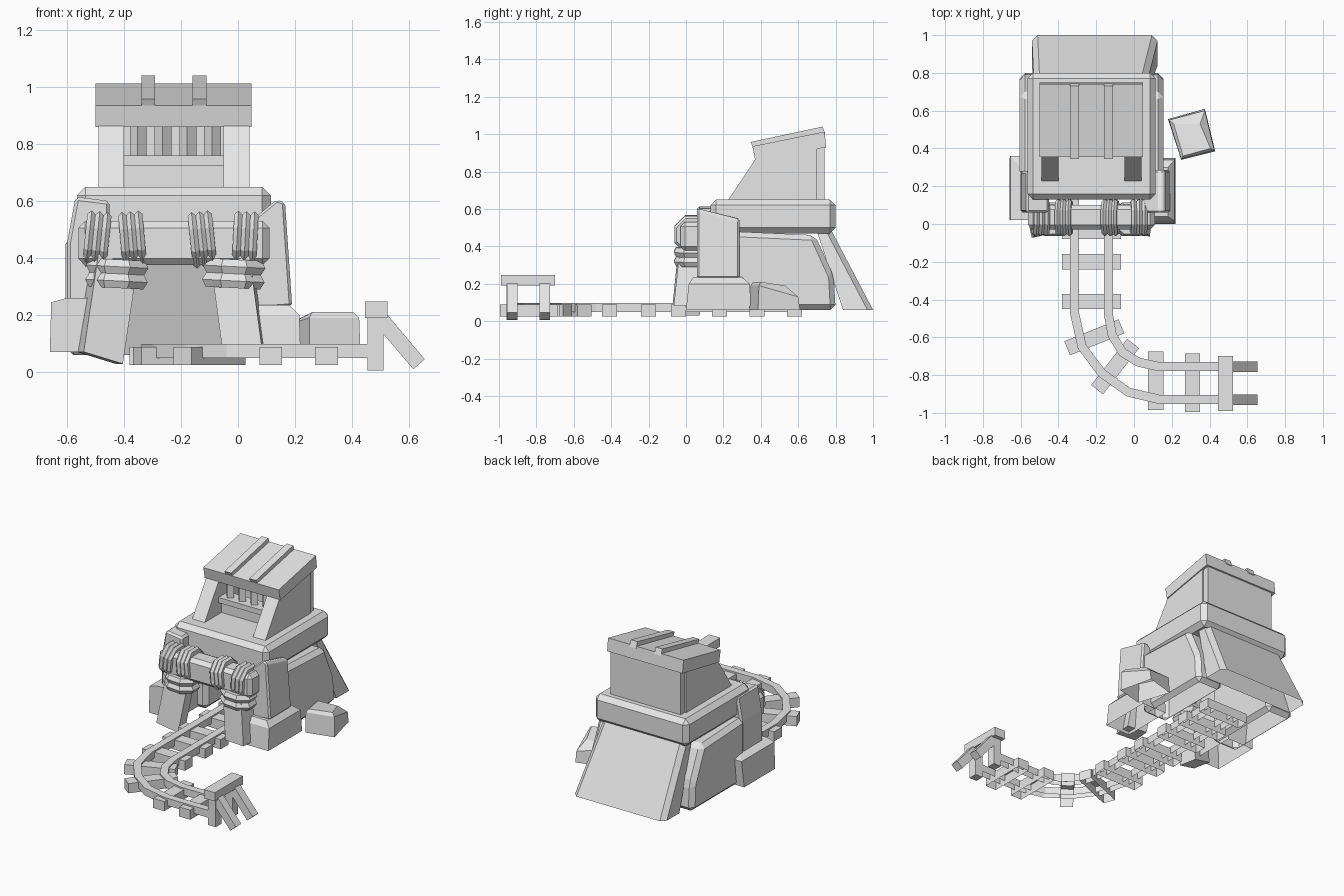
import bpy, bmesh, math
from mathutils import Vector, Matrix

if "Cube" in bpy.data.objects:
    bpy.data.objects.remove(bpy.data.objects["Cube"])

stone = bpy.data.materials.new("plain grey")
stone.use_nodes = True
GREY = (0.8, 0.8, 0.8, 1)
stone.diffuse_color = GREY
stone.node_tree.nodes["Principled BSDF"].inputs["Base Color"].default_value = GREY


def finish(name, bm, bevel=0, hollow=False):
    """Bevel, fix normals, and leave the base open on hollow parts."""
    if bevel:
        bmesh.ops.bevel(bm, geom=bm.edges[:], offset=bevel, segments=1, affect='EDGES')
    bmesh.ops.recalc_face_normals(bm, faces=bm.faces)
    if hollow:
        bm.normal_update()
        base = [f for f in bm.faces if f.normal.z < -0.9]
        bmesh.ops.delete(bm, geom=base, context='FACES')
    mesh = bpy.data.meshes.new(name)
    bm.to_mesh(mesh)
    bm.free()
    mesh.materials.append(stone)
    ob = bpy.data.objects.new(name, mesh)
    bpy.context.collection.objects.link(ob)
    return ob


def box(name, lo, hi, bevel=0, turn=0, hollow=False):
    lo, hi = Vector(lo), Vector(hi)
    bm = bmesh.new()
    m = Matrix.Translation((lo + hi) / 2) @ Matrix.Rotation(math.radians(turn), 4, 'Z')
    bmesh.ops.create_cube(bm, size=1, matrix=m @ Matrix.Diagonal((*(hi - lo), 1)))
    return finish(name, bm, bevel, hollow)


def loft(name, rings, bevel=0, closed=False, hollow=False):
    """Skin a list of matching point rings."""
    bm = bmesh.new()
    vs = [[bm.verts.new(p) for p in r] for r in rings]
    n = len(vs[0])
    for a, b in zip(vs, vs[1:] + (vs[:1] if closed else [])):
        for i in range(n):
            bm.faces.new((a[i], a[(i + 1) % n], b[(i + 1) % n], b[i]))
    if not closed:
        bm.faces.new(vs[0])
        bm.faces.new(vs[-1])
    return finish(name, bm, bevel, hollow)


def side_prism(name, profile, x0, x1, bevel=0, hollow=False):
    return loft(name, [[(x, y, z) for y, z in profile] for x in (x0, x1)], bevel, False, hollow)


def front_prism(name, profile, y0, y1, bevel=0):
    return loft(name, [[(x, y, z) for x, z in profile] for y in (y0, y1)], bevel)


def wrap(name, centre, axis, rad_a, rad_b, width, strands, tilt=0):
    """Rope strands wound around a timber, as a ridged octagonal band."""
    rings = []
    rot = Matrix.Rotation(math.radians(tilt), 3, 'Y')
    steps = strands * 2
    for k in range(8):
        t = (k + 0.5) * math.pi / 4
        ring = []
        for i in range(steps + 1):
            s = 1.08 if i % 2 else 0.94
            along = (i / steps - 0.5) * width
            a, b = rad_a * s * math.cos(t), rad_b * s * math.sin(t)
            ring.append((along, a, b) if axis == 'X' else (a, b, along))
        fixed = 'XYZ'.index(axis)
        ring += [tuple(c if j == fixed else 0.7 * c for j, c in enumerate(ring[e]))
                 for e in (steps, 0)]
        rings.append([Vector(centre) + rot @ Vector(p) for p in ring])
    return loft(name, rings, closed=True)


MID = -0.225  # building centre line

# Rear ramp with chamfered edges, body sides and the heavy slab above
loft("rear_ramp", [[(x0, y0, z), (x1, y0, z), (x1, y1 - 0.03, z), (x1 - 0.03, y1, z),
                    (x0 + 0.03, y1, z), (x0, y1 - 0.03, z)]
                   for x0, x1, y0, y1, z in ((-0.54, 0.125, 0.84, 1.0, 0.06),
                                             (-0.53, 0.07, 0.70, 0.78, 0.48))], hollow=True)
body = [(0.25, 0.06), (0.8, 0.06), (0.79, 0.24), (0.69, 0.46), (0.25, 0.48)]
for side, s in (("left", 1), ("right", -1)):
    side_prism(side + "_body", body, MID + s * 0.18, MID + s * 0.38, 0.028, True)
box("slab", (-0.565, 0.13, 0.47), (0.115, 0.8, 0.65), 0.03)

# Cabin: side walls, back wall, sill and window bars
wall = [(0.22, 0.64), (0.38, 0.88), (0.7, 0.94), (0.7, 0.64)]
for side, s in (("left", 1), ("right", -1)):
    side_prism(side + "_cabin_wall", wall, MID + s * 0.175, MID + s * 0.265)
box("cabin_back", (MID - 0.255, 0.62, 0.64), (MID + 0.255, 0.74, 0.94))
box("sill_wall", (-0.41, 0.4, 0.64), (-0.04, 0.46, 0.73))
box("window_sill", (-0.41, 0.37, 0.725), (-0.04, 0.47, 0.76))
for i in range(4):
    x = -0.35 + i * 0.087
    box("window_bar", (x - 0.021, 0.4, 0.75), (x + 0.021, 0.442, 0.9), turn=40)

# Roof and its two battens
side_prism("roof", [(0.37, 0.86), (0.355, 0.935), (0.74, 1.013), (0.75, 0.93)], -0.5, 0.047)
for x in (-0.315, -0.135):
    side_prism("roof_batten", [(0.362, 0.925), (0.345, 0.958), (0.73, 1.04), (0.745, 1.0)],
               x - 0.024, x + 0.024)

# Boulders around the entrance, each tapering upward
loft("left_tall_rock", [[(0.05, y, 0.22), (0.19, y, 0.23), (0.165, y, z - 0.01),
                         (0.135, y, z), (0.05, y, z - 0.07)]
                        for y, z in ((0.06, 0.607), (0.285, 0.55))], 0.01)
front_prism("right_tall_rock", [(-0.6, 0.22), (-0.45, 0.22), (-0.45, 0.6), (-0.57, 0.615), (-0.6, 0.45)],
            0.06, 0.28, 0.012)
loft("left_base_rock", [[(0.04, y0, z), (x, y0, z), (x, y1, z), (0.04, y1, z)]
                        for x, y0, y1, z in ((0.22, 0.0, 0.35, 0.06), (0.215, 0.015, 0.34, 0.2),
                                             (0.18, 0.04, 0.3, 0.235))], hollow=True)
loft("right_base_rock", [[(-0.47, 0.02, z), (x, 0.02, z), (x, y, z), (-0.47, y, z)]
                         for x, y, z in ((-0.66, 0.34, 0.07), (-0.655, 0.36, 0.245), (-0.6, 0.3, 0.26))],
     hollow=True)
loft("loose_rock", [[(0.25, 0.34, 0.06), (0.43, 0.385, 0.06), (0.375, 0.61, 0.06), (0.18, 0.555, 0.06)],
                    [(0.25, 0.345, 0.19), (0.425, 0.39, 0.19), (0.375, 0.6, 0.13), (0.185, 0.55, 0.17)],
                    [(0.26, 0.36, 0.21), (0.405, 0.4, 0.21), (0.35, 0.53, 0.19), (0.21, 0.53, 0.185)]],
     hollow=True)

# Entrance timbers: leaning posts and a cross beam
for name, top, foot, turn in (("right_post", -0.425, -0.485, 12), ("left_post", -0.03, 0.02, -5)):
    rings = []
    for x, y, z in ((foot, 0.0, 0.05 if turn > 0 else 0.08), (top, 0.04, 0.45)):
        r = Matrix.Rotation(math.radians(turn), 3, 'Z')
        rings.append([Vector((x, y, z + (a * -0.3 if turn > 0 else 0))) + r @ Vector((a, b, 0))
                      for a, b in ((-0.07, -0.06), (0.07, -0.06), (0.07, 0.06), (-0.07, 0.06))])
    loft(name, rings)
box("cross_beam", (-0.56, -0.03, 0.375), (0.11, 0.1, 0.53), 0.024)

# Ropes on the beam and around the posts
for x, tilt in ((-0.495, 6), (-0.37, -5), (-0.125, -6), (0.025, 3)):
    wrap("beam_rope", (x, 0.035, 0.465), 'X', 0.098, 0.1, 0.085, 3, tilt)
for x, tilt in ((-0.425, 3), (-0.015, 3)):
    wrap("post_rope", (x, 0.025, 0.345), 'Z', 0.11, 0.09, 0.1, 2, tilt)


# Track: curving rails swept along a path, standing proud of the ties
def rail(name, path, w=0.024):
    pts = [Vector(p) for p in path]
    rings = []
    for i, p in enumerate(pts):
        d = (pts[min(i + 1, len(pts) - 1)] - pts[max(i - 1, 0)]).normalized()
        n = Vector((-d.y, d.x)) * w
        rings.append([(*(p + n * s), z) for s, z in ((-1, 0.05), (1, 0.05), (1, 0.098), (-1, 0.098))])
    loft(name, rings, hollow=True)


rail("outer_rail", [(-0.315, 0.6), (-0.315, -0.47), (-0.275, -0.65), (-0.17, -0.79),
                    (-0.03, -0.89), (0.14, -0.93), (0.5, -0.93)])
rail("inner_rail", [(-0.135, 0.6), (-0.135, -0.48), (-0.115, -0.59), (-0.06, -0.68),
                    (0.02, -0.73), (0.13, -0.755), (0.5, -0.755)])
ties = [(MID, y / 100, 0) for y in (58, 38, 18, -4, -20, -41)]
ties += [(-0.21, -0.6, 22), (-0.1, -0.755, 52), (0.115, -0.83, 90), (0.31, -0.84, 90)]
for x, y, turn in ties:
    box("track_tie", (x - 0.155, y - 0.04, 0.025), (x + 0.155, y + 0.04, 0.088), turn=turn, hollow=True)

# Buffer stop at the end of the line
for y in (-0.93, -0.755):
    box("buffer_post", (0.455, y - 0.029, 0.005), (0.51, y + 0.029, 0.21))
    front_prism("buffer_brace", [(0.5, 0.23), (0.655, 0.045), (0.615, 0.01), (0.5, 0.145)],
                y - 0.028, y + 0.028)
box("buffer_beam", (0.445, -0.99, 0.19), (0.525, -0.7, 0.247))
